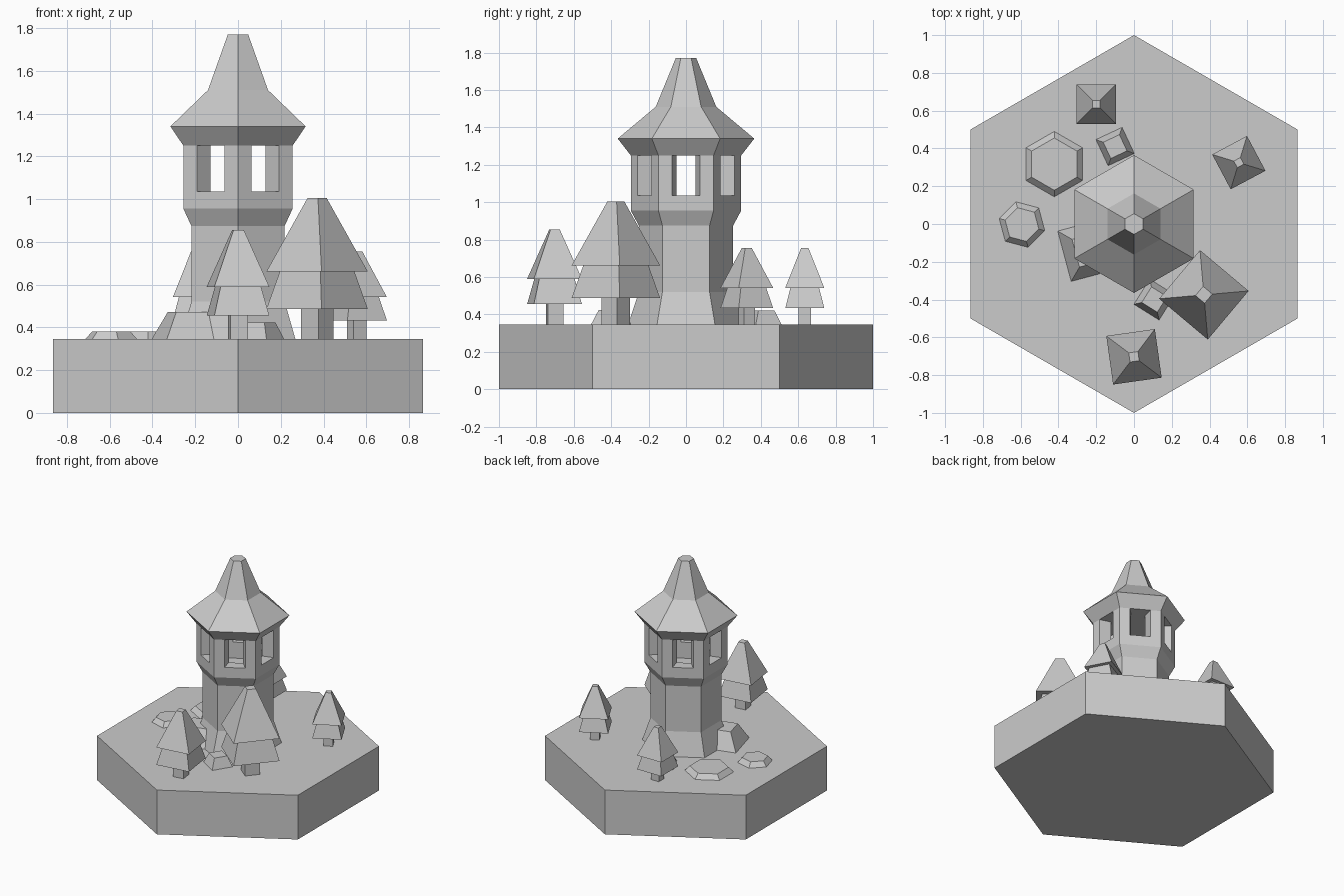
import bpy, bmesh
from math import radians, cos, sin, sqrt

if "Cube" in bpy.data.objects:
    bpy.data.objects.remove(bpy.data.objects["Cube"])

GROUND = 0.345


def make_object(name, bm):
    bmesh.ops.recalc_face_normals(bm, faces=bm.faces)
    mesh = bpy.data.meshes.new(name)
    bm.to_mesh(mesh)
    bm.free()
    obj = bpy.data.objects.new(name, mesh)
    bpy.context.collection.objects.link(obj)
    return obj


def loft(bm, profile, sides, angle=90, x=0, y=0):
    """Stack n-sided rings from (radius, z) pairs and cap both ends."""
    rings = []
    for r, z in profile:
        rings.append([bm.verts.new((x + r * cos(radians(angle + 360 * i / sides)),
                                    y + r * sin(radians(angle + 360 * i / sides)), z))
                      for i in range(sides)])
    for a, b in zip(rings, rings[1:]):
        for i in range(sides):
            j = (i + 1) % sides
            bm.faces.new((a[i], a[j], b[j], b[i]))
    bm.faces.new(rings[0])
    bm.faces.new(rings[-1])


def lofted(name, *args):
    bm = bmesh.new()
    loft(bm, *args)
    return make_object(name, bm)


# Hexagonal ground tile
lofted("ground_tile", [(1, 0), (1, GROUND)], 6)

# Tower shaft with flared foot and a sunken lookout floor
SILL, EAVE = 1.035, 1.25
OUT, INN = 0.295, 0.198
lofted("tower_shaft", [(0.31, GROUND), (0.252, 0.52), (0.252, 0.875), (OUT, 0.955),
                       (OUT, SILL), (INN, SILL), (INN, 0.91)], 6)

# Six corner posts with window gaps between them
bm = bmesh.new()
k = INN / OUT
back, side = OUT * sqrt(3) / 2, 0.075
for i in range(6):
    a = radians(90 + 60 * i)

    def jamb(s):
        n = a + s * radians(30)
        t = s * side
        return (back * cos(n) + t * sin(n), back * sin(n) - t * cos(n))

    p, c, q = jamb(-1), (OUT * cos(a), OUT * sin(a)), jamb(1)
    outline = [p, c, q] + [(k * u, k * v) for u, v in (q, c, p)]
    low = [bm.verts.new((u, v, SILL)) for u, v in outline]
    high = [bm.verts.new((u, v, EAVE)) for u, v in outline]
    bm.faces.new(low)
    bm.faces.new(high)
    for m in range(6):
        n = (m + 1) % 6
        bm.faces.new((low[m], low[n], high[n], high[m]))
make_object("lookout_posts", bm)

# Roof
lofted("tower_roof", [(OUT, EAVE), (0.365, 1.34), (0.162, 1.51), (0.055, 1.77)], 6)

# Trees: (x, y, height, rotation)
trees = [(0.37, -0.375, 0.66, 5), (0, -0.703, 0.51, 53),
         (-0.2, 0.635, 0.41, 45), (0.555, 0.325, 0.41, 73)]
for n, (x, y, h, rot) in enumerate(trees, 1):
    def tier(r0, z0, r1, z1):
        loft(bm, [(r0 * h, GROUND + z0 * h), (r1 * h, GROUND + z1 * h)], 4, rot, x, y)
    bm = bmesh.new()
    tier(0.115, 0, 0.115, 0.215)      # trunk
    tier(0.36, 0.215, 0.265, 0.48)    # lower branches
    tier(0.36, 0.48, 0.068, 1)        # upper branches
    make_object(f"tree_{n}", bm)

# Rocks: (x, y, radius, top ratio, height, sides, rotation)
rocks = [(-0.235, -0.135, 0.195, 0.55, 0.128, 4, 60),
         (-0.10, 0.41, 0.108, 0.62, 0.075, 4, 70),
         (0.108, -0.40, 0.111, 0.62, 0.078, 4, 13),
         (-0.422, 0.317, 0.173, 0.8, 0.036, 6, 90),
         (-0.593, -0.003, 0.125, 0.74, 0.036, 6, 105)]
for n, (x, y, r, k, h, sides, rot) in enumerate(rocks, 1):
    lofted(f"rock_{n}", [(r, GROUND), (r * k, GROUND + h)], sides, rot, x, y)
